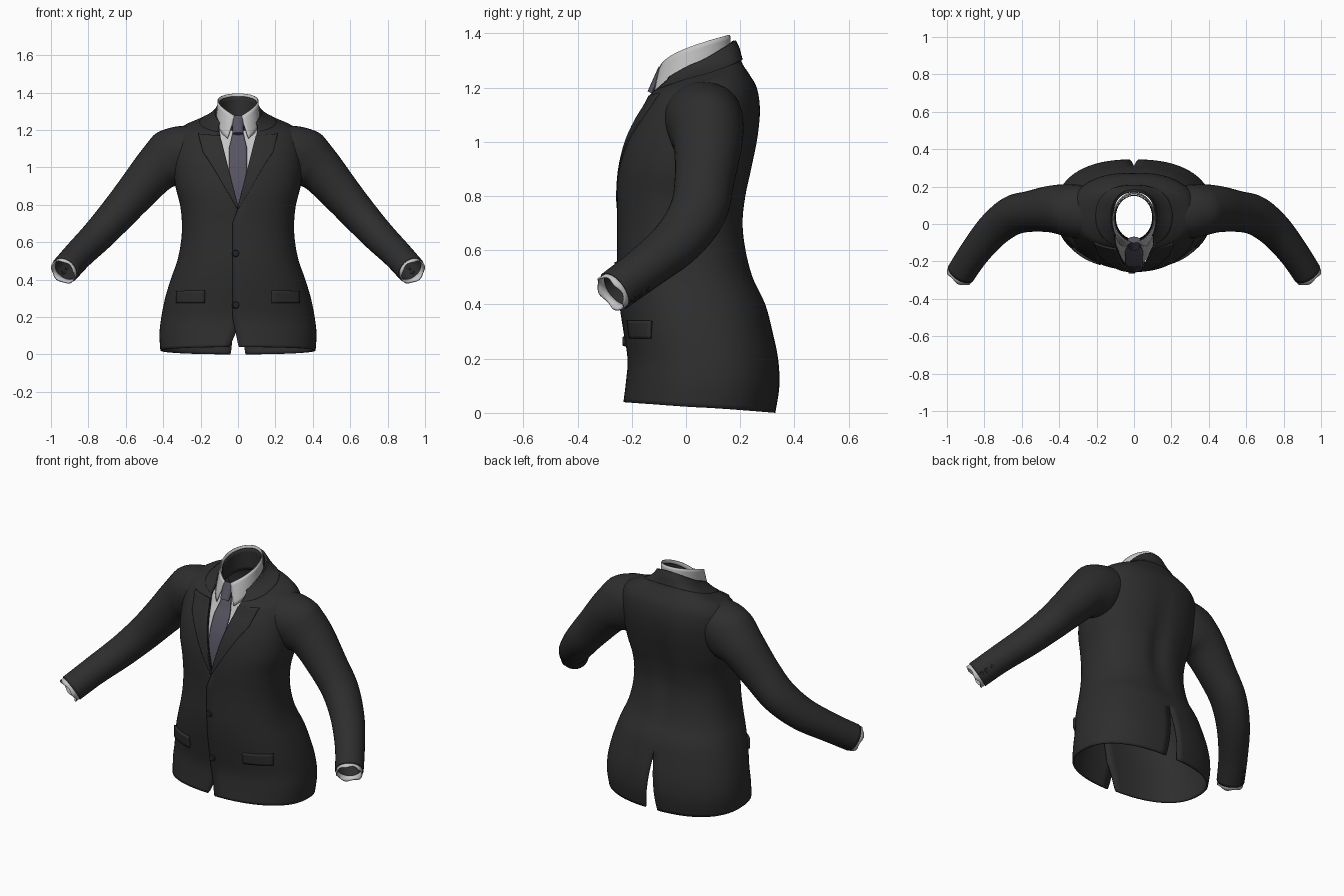
import bpy, bmesh, math
from mathutils import Vector, Matrix

cube = bpy.data.objects.get("Cube")
if cube:
    bpy.data.objects.remove(cube, do_unlink=True)


def material(name, rgb):
    m = bpy.data.materials.new(name)
    m.use_nodes = True
    m.diffuse_color = (*rgb, 1)
    m.node_tree.nodes["Principled BSDF"].inputs["Base Color"].default_value = (*rgb, 1)
    return m


CLOTH = material("charcoal cloth", (.027, .027, .027))
SHIRT = material("pale grey shirt", (.55, .55, .55))
TIE = material("slate violet tie", (.095, .088, .12))
DARK = material("black button", (.018, .018, .018))


def spline(rows, v):
    """Catmull-Rom interpolation through rows of numbers."""
    n = len(rows) - 1
    v = min(max(v, 0), n)
    i = min(int(v), n - 1)
    t = v - i
    p, q, r, s = (rows[min(max(k, 0), n)] for k in range(i - 1, i + 3))
    return [.5 * (2*b + (c - a)*t + (2*a - 5*b + 4*c - d)*t*t + (3*b - a - 3*c + d)*t**3)
            for a, b, c, d in zip(p, q, r, s)]


def finish(name, bm, mat, thick=0):
    me = bpy.data.meshes.new(name)
    bm.to_mesh(me)
    bm.free()
    me.materials.append(mat)
    ob = bpy.data.objects.new(name, me)
    bpy.context.collection.objects.link(ob)
    if thick:
        mod = ob.modifiers.new("thickness", "SOLIDIFY")
        mod.thickness, mod.offset = thick, -1
    bpy.ops.object.select_all(action="DESELECT")
    ob.select_set(True)
    bpy.context.view_layer.objects.active = ob
    bpy.ops.object.shade_smooth_by_angle(angle=math.radians(50))
    return ob


def grid(bm, rows, flip=False):
    vs = [[bm.verts.new(p) for p in row] for row in rows]
    for r0, r1 in zip(vs, vs[1:]):
        for j in range(len(r0) - 1):
            f = [r0[j], r0[j + 1], r1[j + 1], r1[j]]
            bm.faces.new(f[::-1] if flip else f)


# Body sections: front height, back height, half width, front y, back y
BODY = [(.04, 0, .415, -.22, .33), (.12, .1, .42, -.21, .345), (.2, .2, .41, -.205, .34),
        (.3, .3, .39, -.22, .32), (.4, .4, .36, -.235, .295), (.5, .5, .325, -.243, .25),
        (.6, .6, .305, -.243, .225), (.7, .7, .3, -.243, .215), (.8, .8, .31, -.245, .225),
        (.9, .9, .335, -.238, .245), (1, 1.02, .345, -.215, .268), (1.08, 1.12, .345, -.18, .275),
        (1.13, 1.2, .335, -.15, .262), (1.165, 1.255, .3, -.133, .23), (1.18, 1.285, .24, -.125, .21),
        (1.19, 1.315, .175, -.12, .2), (1.2, 1.345, .137, -.115, .192), (1.21, 1.375, .117, -.105, .178)]
TOP = len(BODY) - 1
POWER = .85


def power(x):
    return math.copysign(abs(x) ** POWER, x)


def angle(v, x):
    """Angle on section v at which the surface reaches sideways distance x."""
    k = max(-1, min(1, x / spline(BODY, v)[2]))
    return math.copysign(math.asin(abs(k) ** (1 / POWER)), k)


def surface(v, a, off=0):
    zf, zb, hw, yf, yb = spline(BODY, v)
    x = hw * power(math.sin(a))
    y = (yf + yb) / 2 - (yb - yf) / 2 * power(math.cos(a))
    if math.cos(a) < 0:  # spine furrow
        y -= .022 * math.exp(-(x / .05) ** 2 - ((v - 7.5) / 2.5) ** 2)
    return Vector((x + off * math.sin(a), y - off * math.cos(a),
                   zf + (zb - zf) * (1 - math.cos(a)) / 2))


def patch(bm, v0, v1, lo, hi, off, s=1, nv=30, na=12):
    rows = []
    for i in range(nv + 1):
        v = v0 + (v1 - v0) * i / nv
        row = []
        for j in range(na + 1):
            a = lo(v) + (hi(v) - lo(v)) * j / na
            p = surface(v, a, off(a) if callable(off) else off)
            row.append((p.x * s, p.y, p.z))
        rows.append(row)
    grid(bm, rows, s < 0)


def neckline(v):
    zf, _, hw, _, _ = spline(BODY, v)
    return min(max(0, (zf - .78) * .245), .8 * hw)


def front_edge(s):
    def edge(v):
        gap = max(0, 1 - v / 2)
        lap = -.03 * min(1, max(0, (7.8 - v) / .8))
        x = neckline(v) + lap + gap * (.035 if s > 0 else .08)
        return angle(v, x)
    return edge


def vent_edge(v):
    return math.pi - angle(v, .04 * max(0, 1 - v / 3.4))


# Jacket body: two panels lapped at the front, joined above the back vent
bm = bmesh.new()
for s in (1, -1):
    lap = (lambda a: .011 * max(0, math.cos(a)) ** 4) if s > 0 else 0
    patch(bm, 0, TOP, front_edge(s), vent_edge, lap, s, 68, 36)
bmesh.ops.remove_doubles(bm, verts=bm.verts, dist=.0004)
finish("jacket_body", bm, CLOTH, .01)


def lapel_outer(v):
    return angle(v, neckline(v) + .004 + .105 * min(1, max(0, (v - 7.8) / 3.2)))


# Lapels, turned collar and pocket flaps
for s, side in ((1, "left"), (-1, "right")):
    bm = bmesh.new()
    patch(bm, 7.8, 13.2, lambda v: angle(v, neckline(v) - .003), lapel_outer, .013, s)
    finish(side + "_lapel", bm, CLOTH, .012)
    bm = bmesh.new()
    patch(bm, 2.75, 3.4, lambda v: angle(v, .175), lambda v: angle(v, .32), .014, s, 6, 10)
    finish(side + "_pocket_flap", bm, CLOTH, .014)
bm = bmesh.new()
for s in (1, -1):
    patch(bm, 14.6, TOP, lambda v: angle(v, neckline(v)), lambda v: math.pi, .006, s, 14, 24)
bmesh.ops.remove_doubles(bm, verts=bm.verts, dist=.0004)
finish("jacket_collar", bm, CLOTH, .01)

# Shirt front and tie blade lie just behind the lapels
bm = bmesh.new()
patch(bm, 7.2, 16, lambda v: -angle(v, neckline(v) + .02), lambda v: angle(v, neckline(v) + .02), -.028)
finish("shirt_front", bm, SHIRT, .004)


def tie_half(v):
    z = spline(BODY, v)[0]
    return angle(v, .028 + .022 * min(1, max(0, (1.19 - z) / .09)))


bm = bmesh.new()
patch(bm, 7.4, 15.5, lambda v: -tie_half(v), tie_half, -.013, 1, 30, 6)
finish("tie_blade", bm, TIE, .01)
bm = bmesh.new()
bmesh.ops.create_cone(bm, cap_ends=True, segments=12, radius1=.028, radius2=.034, depth=.1,
                      matrix=Matrix.Translation((0, -.106, 1.225)) @ Matrix.Rotation(-.45, 4, "X")
                      @ Matrix.Diagonal((1, .55, 1, 1)))
finish("tie_knot", bm, TIE)


def neck_ring(bm, low, high, start_low, start_high, s):
    rows = []
    for i in range(7):
        t = i / 6
        zf, zb, hw, yf, yb = (l + (h - l) * t for l, h in zip(low, high))
        a0 = start_low + (start_high - start_low) * t
        row = []
        for j in range(25):
            a = a0 + (math.pi - a0) * j / 24
            row.append((s * hw * math.sin(a), (yf + yb) / 2 - (yb - yf) / 2 * math.cos(a),
                        zf + (zb - zf) * math.sin(a / 2)))
        rows.append(row)
    grid(bm, rows, s < 0)


# Shirt collar with spread points, and its dark inside
for name, mat, low, high, a0, a1 in (
        ("shirt_collar", SHIRT, (1.11, 1.29, .119, -.142, .17), (1.265, 1.395, .109, -.1, .163), .5, .16),
        ("neck_lining", CLOTH, (1.14, 1.25, .106, -.1, .155), (1.245, 1.38, .102, -.085, .156), 0, 0)):
    bm = bmesh.new()
    for s in (1, -1):
        neck_ring(bm, low, high, a0, a1, s)
    bmesh.ops.remove_doubles(bm, verts=bm.verts, dist=.0004)
    finish(name, bm, mat, .005)

# Sleeve sections: centre, radius across, radius in depth
ARM = [(.2, .06, 1.135, .09, .12), (.29, .065, 1.09, .132, .135), (.36, .075, 1.045, .148, .13),
       (.44, .08, .985, .118, .118), (.55, .068, .86, .1, .102), (.65, .045, .745, .089, .098),
       (.75, -.03, .635, .08, .088), (.85, -.15, .535, .072, .075), (.925, -.262, .452, .07, .07)]
WRIST = len(ARM) - 1


def arm_frame(v):
    c = spline(ARM, v)
    t = (Vector(spline(ARM, v + .05)[:3]) - Vector(spline(ARM, v - .05)[:3])).normalized()
    n = Vector((0, 1, 0)).cross(t).normalized()
    return Vector(c[:3]), t, n, t.cross(n), c[3], c[4]


def tube(name, mat, s, stations, thick, ripple=0):
    """stations: list of (path position, extra length, radius factor)."""
    rows = []
    for k, (v, extra, f) in enumerate(stations):
        c, t, n, b, rn, rb = arm_frame(v)
        row = []
        for j in range(33):
            a = -2 * math.pi * j / 32
            wave = ripple * math.sin(5 * a) if k == len(stations) - 1 else 0
            p = c + t * (extra + wave) + n * (rn * f * math.cos(a)) + b * (rb * f * math.sin(a))
            row.append((p.x * s, p.y, p.z))
        rows.append(row)
    bm = bmesh.new()
    grid(bm, rows, s < 0)
    bmesh.ops.remove_doubles(bm, verts=bm.verts, dist=.0002)
    finish(name, bm, mat, thick)


def button(name, pos, out, r):
    bm = bmesh.new()
    rot = out.to_track_quat("Z", "Y").to_matrix().to_4x4()
    bmesh.ops.create_cone(bm, cap_ends=True, segments=16, radius1=r, radius2=r * .8, depth=.014,
                          matrix=Matrix.Translation(pos) @ rot)
    finish(name, bm, DARK)


# Sleeves, shirt cuffs and sleeve buttons
for s, side in ((1, "left"), (-1, "right")):
    tube(side + "_sleeve", CLOTH, s, [(WRIST * i / 48, 0, 1) for i in range(49)], .008)
    tube(side + "_shirt_cuff", SHIRT, s, [(WRIST, -.008, .9), (WRIST, .006, .93), (WRIST, .022, .95)],
         .007, .005)
    for k in range(3):
        c, t, n, b, rn, rb = arm_frame(WRIST - .2 - .22 * k)
        out = Vector((.3, 1, -.4))
        out = (out - t * out.dot(t)).normalized()
        p = c + out * (rn + .004)
        button(f"{side}_sleeve_button_{k + 1}", Vector((p.x * s, p.y, p.z)),
               Vector((out.x * s, out.y, out.z)), .014)

# Front buttons
for k, v in enumerate((5.4, 2.65)):
    button(f"front_button_{k + 1}", surface(v, angle(v, -.012), .014), Vector((0, -1, 0)), .02)
